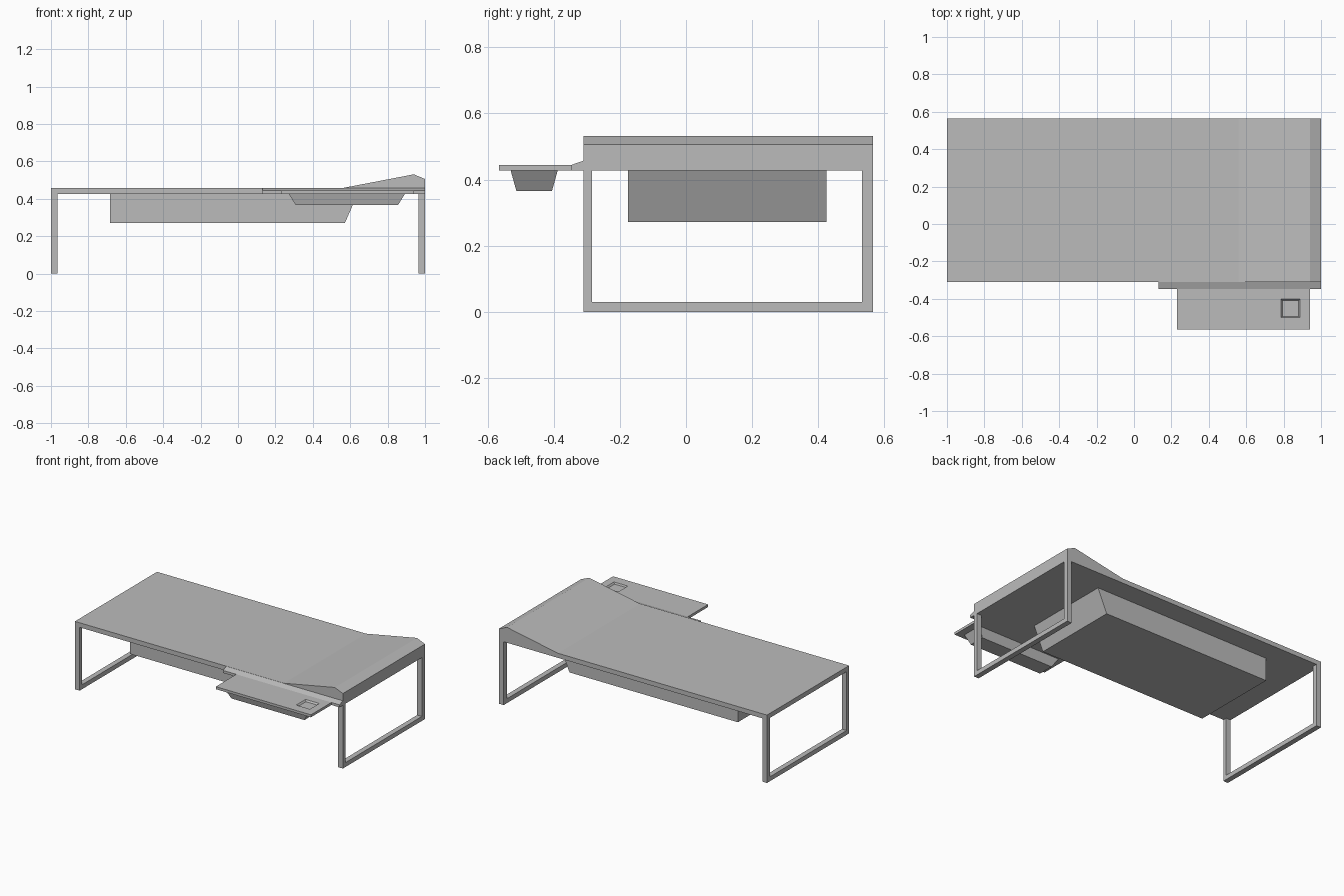
import bpy, bmesh

cube = bpy.data.objects.get("Cube")
if cube:
    bpy.data.objects.remove(cube, do_unlink=True)

# Single light grey material
grey = bpy.data.materials.new("light_grey")
grey.use_nodes = True
grey.diffuse_color = (0.5, 0.5, 0.5, 1)
grey.node_tree.nodes["Principled BSDF"].inputs["Base Color"].default_value = grey.diffuse_color


def finish(name, bm):
    bmesh.ops.recalc_face_normals(bm, faces=bm.faces)
    mesh = bpy.data.meshes.new(name)
    bm.to_mesh(mesh)
    bm.free()
    mesh.materials.append(grey)
    obj = bpy.data.objects.new(name, mesh)
    bpy.context.collection.objects.link(obj)
    return obj


def loft(bm, lower, upper):
    """Close a solid between two matching outlines."""
    a = [bm.verts.new(p) for p in lower]
    b = [bm.verts.new(p) for p in upper]
    n = len(a)
    sides = [bm.faces.new((a[i], a[(i + 1) % n], b[(i + 1) % n], b[i])) for i in range(n)]
    return [bm.faces.new(a[::-1]), bm.faces.new(b)] + sides


def rect(x0, x1, y0, y1, z):
    return [(x0, y0, z), (x1, y0, z), (x1, y1, z), (x0, y1, z)]


def extrude_y(name, profile, y0, y1):
    bm = bmesh.new()
    loft(bm, [(x, y0, z) for x, z in profile], [(x, y1, z) for x, z in profile])
    return finish(name, bm)


FRONT, BACK, UNDER = -0.31, 0.565, 0.427

# Bed top with raised head end
extrude_y("bed_top", [(-1, UNDER), (1, UNDER), (1, 0.506), (0.94, 0.531),
                      (0.56, 0.458), (-1, 0.458)], FRONT, BACK)

# Box slung under the top, sloped towards the head end
extrude_y("under_box", [(-0.685, 0.272), (0.572, 0.272), (0.64, UNDER),
                        (-0.685, UNDER)], -0.175, 0.425)

# Open leg frames at both ends
for name, x0 in (("foot_leg_frame", -1), ("head_leg_frame", 0.965)):
    outline = [(FRONT, UNDER), (FRONT, 0), (BACK, 0), (BACK, UNDER),
               (0.532, UNDER), (0.532, 0.03), (-0.284, 0.03), (-0.284, UNDER)]
    bm = bmesh.new()
    loft(bm, [(x0, y, z) for y, z in outline], [(x0 + 0.035, y, z) for y, z in outline])
    finish(name, bm)

# Bevelled ledge joining the tray to the bed
bm = bmesh.new()
ledge = [(FRONT, UNDER), (FRONT, 0.457), (-0.347, 0.444), (-0.347, UNDER)]
loft(bm, [(0.13, y, z) for y, z in ledge], [(1, y, z) for y, z in ledge])
finish("tray_ledge", bm)

# Side tray with a shallow square recess
bm = bmesh.new()
top = loft(bm, rect(0.23, 0.94, -0.565, -0.347, UNDER),
           rect(0.23, 0.94, -0.565, -0.347, 0.444))[1]
corners = list(top.verts)
bm.faces.remove(top)
rim = [bm.verts.new(p) for p in rect(0.785, 0.888, -0.501, -0.401, 0.444)]
pit = [bm.verts.new(p) for p in rect(0.794, 0.88, -0.495, -0.41, 0.434)]
for outer, inner in ((corners, rim), (rim, pit)):
    for i in range(4):
        j = (i + 1) % 4
        bm.faces.new((outer[i], outer[j], inner[j], inner[i]))
bm.faces.new(pit)
finish("side_tray", bm)

# Tapered housing below the tray
bm = bmesh.new()
loft(bm, rect(0.31, 0.855, -0.513, -0.405, 0.366), rect(0.27, 0.893, -0.53, -0.388, UNDER))
finish("tray_housing", bm)
